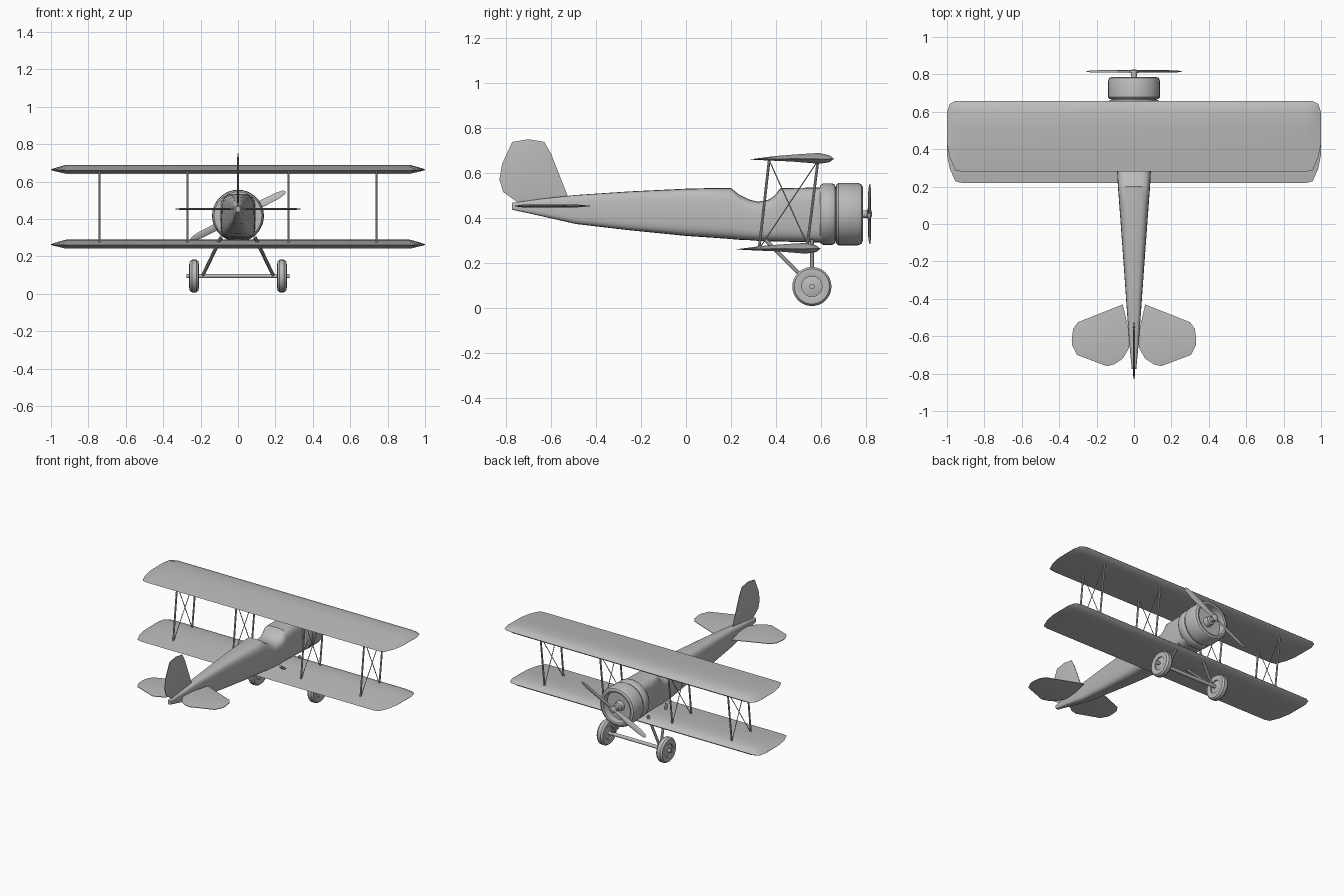
import bpy, bmesh, math
from mathutils import Vector, Matrix

cube = bpy.data.objects.get("Cube")
if cube:
    bpy.data.objects.remove(cube, do_unlink=True)

GREY = (0.5, 0.5, 0.5, 1)
mat = bpy.data.materials.new("plain grey")
mat.use_nodes = True
mat.diffuse_color = GREY
mat.node_tree.nodes["Principled BSDF"].inputs["Base Color"].default_value = GREY


def finish(name, bm, angle=35):
    bmesh.ops.recalc_face_normals(bm, faces=bm.faces)
    mesh = bpy.data.meshes.new(name)
    bm.to_mesh(mesh)
    bm.free()
    obj = bpy.data.objects.new(name, mesh)
    bpy.context.collection.objects.link(obj)
    mesh.materials.append(mat)
    bpy.ops.object.select_all(action='DESELECT')
    obj.select_set(True)
    bpy.context.view_layer.objects.active = obj
    bpy.ops.object.shade_smooth_by_angle(angle=math.radians(angle))
    return obj


def loft(name, rings, angle=35, closed=False):
    """Skin a list of equal-length rings, capping the ends."""
    bm = bmesh.new()
    rows = [[bm.verts.new(p) for p in ring] for ring in rings]
    n = len(rows[0])
    pairs = list(zip(rows, rows[1:]))
    if closed:
        pairs.append((rows[-1], rows[0]))
    else:
        bm.faces.new(rows[0])
        bm.faces.new(rows[-1])
    for a, b in pairs:
        for i in range(n):
            j = (i + 1) % n
            bm.faces.new((a[i], a[j], b[j], b[i]))
    return finish(name, bm, angle)


def lathe(name, profile, centre, axis, sides=32, closed=False):
    """Turn (radius, distance) pairs around the x or y axis."""
    rings = []
    for r, d in profile:
        ring = []
        for i in range(sides):
            a = math.tau * i / sides
            u, v = r * math.cos(a), r * math.sin(a)
            ring.append(Vector(centre) + Vector((d, u, v) if axis == 'x' else (u, d, v)))
        rings.append(ring)
    return loft(name, rings, 35, closed)


def rod(name, start, end, radius, sides=8):
    start, end = Vector(start), Vector(end)
    line = end - start
    bm = bmesh.new()
    spin = Matrix.Translation((start + end) / 2) @ line.to_track_quat('Z', 'Y').to_matrix().to_4x4()
    bmesh.ops.create_cone(bm, cap_ends=True, segments=sides, radius1=radius,
                          radius2=radius, depth=line.length, matrix=spin)
    return finish(name, bm)


def plate(name, outline, offset):
    """Flat surface, thick at the middle and thin around the rim."""
    offset = Vector(offset)
    pts = [Vector(p) for p in outline]
    mid = sum(pts, Vector()) / len(pts)
    rings = [[mid.lerp(p, s) + offset * t for p in pts]
             for s, t in ((.75, 1), (1, .3), (1, -.3), (.75, -1))]
    return loft(name, rings, 40)


# Fuselage: y, half width, bottom, top
stations = [
    (-.775, .012, .437, .467), (-.63, .026, .405, .487), (-.49, .036, .373, .502),
    (-.25, .053, .345, .518), (0, .071, .32, .53), (.12, .08, .312, .533),
    (.20, .086, .306, .533), (.235, .088, .303, .505), (.28, .09, .301, .482),
    (.32, .091, .298, .472), (.37, .092, .296, .482), (.395, .092, .295, .50),
    (.42, .093, .295, .533), (.50, .094, .293, .534), (.615, .095, .29, .535)]


def section(y, w, low, high, n=24):
    ring = []
    for i in range(n):
        a = math.tau * i / n
        c, s = math.cos(a), math.sin(a)
        ring.append((math.copysign(abs(c) ** .5, c) * w, y,
                     (low + high) / 2 + math.copysign(abs(s) ** .5, s) * (high - low) / 2))
    return ring


loft("fuselage", [section(*s) for s in stations])

# Wings: aerofoil as (chord fraction from trailing edge, height)
foil = [(0, -.003), (.3, .012), (.6, .021), (.83, .026), (.95, .015), (1, 0),
        (.95, -.015), (.83, -.022), (.5, -.012), (.2, -.007)]
tip = [(.92, 0, 1, 1), (.955, .02, 1, .62), (.985, .2, .96, .3), (1, .4, .84, .05)]
span = [(-x, a, b, t) for x, a, b, t in reversed(tip)] + tip
for name, back, z in (("upper_wing", .28, .663), ("lower_wing", .22, .263)):
    loft(name, [[(x, back + .378 * (a + f * (b - a)), z + h * t) for f, h in foil]
                for x, a, b, t in span], 30)

# Engine cowling, with a rear band and a hollow front
lathe("cowl_band", [(.10, .595), (.128, .597), (.137, .61), (.137, .65),
                    (.13, .663), (.12, .665), (.12, .685)], (0, 0, .417), 'y')
lathe("cowl", [(.118, .667), (.132, .669), (.139, .678), (.139, .765), (.132, .781),
               (.118, .787), (.107, .784), (.104, .74)], (0, 0, .417), 'y')
lathe("propeller_shaft", [(.035, .735), (.03, .775), (.017, .78), (.017, .806),
                          (.024, .808), (.024, .82), (.01, .827)],
      (0, 0, .417), 'y', 16)

# Propeller blades
blade = [(.01, .009, .006), (.06, .013, .005), (.13, .019, .004),
         (.23, .018, .003), (.27, .013, .002), (.284, .005, .001)]
for side, name in ((1, "blade_left"), (-1, "blade_right")):
    rings = []
    for d, w, t in blade:
        ring = []
        for k in range(8):
            a = math.tau * k / 8
            across, depth = w * math.cos(a), t * math.sin(a)
            ring.append((d, depth + across * .3, across))
        rings.append(ring)
    turn = math.radians(-27 if side > 0 else 153)
    move = Matrix.Translation((0, .816, .417)) @ Matrix.Rotation(turn, 4, 'Y')
    loft(name, [[move @ Vector(p) for p in r] for r in rings])

# Tail surfaces
half_tail = [(.06, -.43), (.30, -.525), (.325, -.56), (.333, -.615), (.33, -.65), (.305, -.70),
             (.145, -.76), (.105, -.75), (.06, -.72), (.03, -.67), (.018, -.61)]
for side, name in ((1, "tailplane_left"), (-1, "tailplane_right")):
    plate(name, [(side * x, y, .453) for x, y in half_tail], (0, 0, .006))
fin = [(-.773, .738), (-.70, .75), (-.63, .738), (-.60, .685), (-.525, .495),
       (-.66, .475), (-.747, .468), (-.813, .515), (-.83, .57), (-.818, .64)]
plate("fin", [(0, y, z) for y, z in fin], (.006, 0, 0))

# Wing struts and crossed bracing wires
for x in (-.74, -.27, .27, .74):
    rear = (x, .325, .262), (x, .37, .657)
    front = (x, .54, .28), (x, .587, .655)
    rod("rear_strut", *rear, .006)
    rod("front_strut", *front, .006)
    rod("bracing_wire", rear[0], front[1], .0025, 6)
    rod("bracing_wire", front[0], rear[1], .0025, 6)

# Landing gear
AXLE = (.56, .095)
rod("axle", (-.275, *AXLE), (.275, *AXLE), .012, 16)
tyre = [(.045, -.022), (.06, -.026), (.078, -.024), (.087, -.012), (.087, .012),
        (.078, .024), (.06, .026), (.045, .022)]
hub = [(.025, -.02), (.05, -.012), (.05, .012), (.025, .02)]
for side, name in ((1, "left"), (-1, "right")):
    x = side * .235
    lathe("tyre_" + name, tyre, (x, *AXLE), 'x', 32, True)
    lathe("wheel_disc_" + name, hub, (x, *AXLE), 'x', 24)
    rod("front_leg_" + name, (side * .19, *AXLE), (side * .09, .56, .30), .009)
    rod("rear_leg_" + name, (side * .19, *AXLE), (side * .09, .35, .305), .009)
